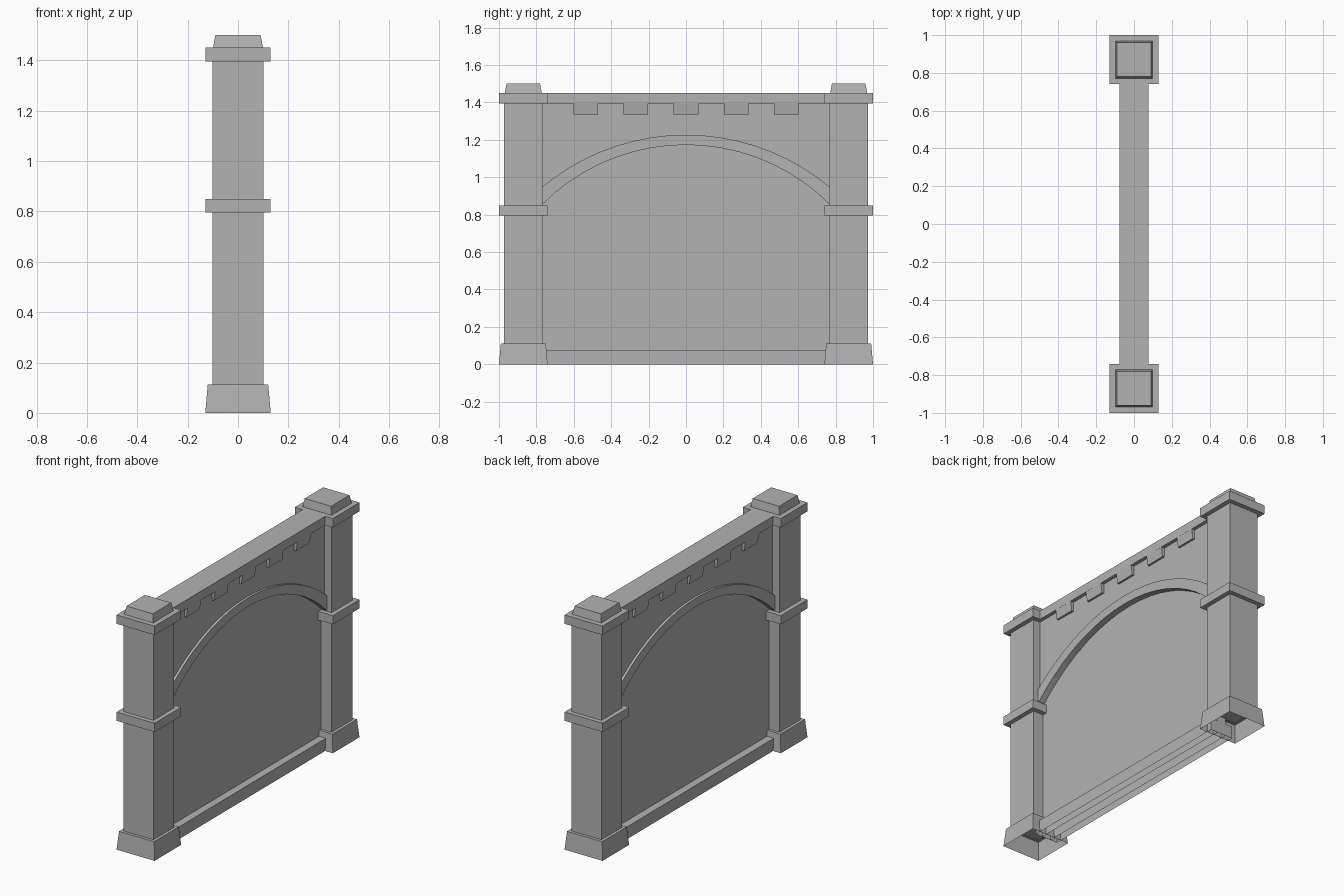
import bpy, bmesh, math

if "Cube" in bpy.data.objects:
    bpy.data.objects.remove(bpy.data.objects["Cube"])

SPAN = 0.775          # half length of wall pieces, tucked just inside the pillars
SEGS = 18             # arch segments

stone = bpy.data.materials.new("grey_stone")
stone.diffuse_color = (0.45, 0.45, 0.45, 1)
stone.use_nodes = True
stone.node_tree.nodes["Principled BSDF"].inputs["Base Color"].default_value = stone.diffuse_color


def make_object(name, verts, faces):
    mesh = bpy.data.meshes.new(name)
    mesh.from_pydata(verts, [], faces)
    bm = bmesh.new()
    bm.from_mesh(mesh)
    bmesh.ops.recalc_face_normals(bm, faces=bm.faces)
    bm.to_mesh(mesh)
    bm.free()
    mesh.materials.append(stone)
    obj = bpy.data.objects.new(name, mesh)
    bpy.context.collection.objects.link(obj)
    return obj


def block(name, y, z0, z1, low, high, open_bottom=False):
    """Box or frustum; low and high are (half x, half y) at bottom and top."""
    verts = [(sx * h[0], y + sy * h[1], z)
             for h, z in ((low, z0), (high, z1))
             for sx, sy in ((-1, -1), (1, -1), (1, 1), (-1, 1))]
    faces = [(i, (i + 1) % 4, (i + 1) % 4 + 4, i + 4) for i in range(4)]
    faces.append((4, 5, 6, 7))
    if not open_bottom:
        faces.append((3, 2, 1, 0))
    return make_object(name, verts, faces)


def slab(name, lower, upper, half_x, open_bottom=False):
    """Solid between two matching (y, z) lines, extruded along x."""
    n = len(lower)
    verts = [(x, y, z) for x in (-half_x, half_x) for y, z in lower + upper]
    m = 2 * n
    faces = []
    for i in range(n - 1):
        a, b, c, d = i, i + 1, n + i + 1, n + i
        faces += [(a, b, c, d), (d + m, c + m, b + m, a + m), (d, c, c + m, d + m)]
        if not open_bottom:
            faces.append((a, a + m, b + m, b))
    faces += [(0, n, n + m, m), (n - 1, n - 1 + m, 2 * n - 1 + m, 2 * n - 1)]
    return make_object(name, verts, faces)


def arc(apex, radius):
    pts = []
    half = math.asin(SPAN / radius)
    for i in range(SEGS + 1):
        a = -half + 2 * half * i / SEGS
        pts.append((radius * math.sin(a), apex - radius * (1 - math.cos(a))))
    return pts


def level(line, z):
    return [(y, z) for y, _ in line]


# Pillars at both ends, with hollow bases
for side, label in ((-1, "front"), (1, "back")):
    y = side * 0.87
    block(label + "_pillar_base", y, 0, 0.112, (0.13, 0.13), (0.12, 0.12), True)
    block(label + "_pillar_shaft", y, 0.11, 1.40, (0.102, 0.102), (0.102, 0.102), True)
    block(label + "_pillar_middle_band", y, 0.796, 0.85, (0.13, 0.13), (0.13, 0.13))
    block(label + "_pillar_top_band", y, 1.395, 1.45, (0.13, 0.13), (0.13, 0.13))
    block(label + "_pillar_cap", y, 1.45, 1.50, (0.099, 0.099), (0.09, 0.09))

# Recessed panel, arch moulding and wall above the arch
inner = arc(1.173, 1.086)
outer = arc(1.227, 1.20)
slab("recessed_panel", level(inner, 0), inner, 0.03, True)
slab("arch_moulding", inner, outer, 0.07)
slab("upper_wall", outer, level(outer, 1.40), 0.055)

# Plinth and top beam
block("plinth", 0, 0, 0.076, (0.077, SPAN), (0.077, SPAN), True)
block("top_beam", 0, 1.395, 1.45, (0.077, SPAN), (0.077, SPAN))

# Tapered corbels under the beam, showing on both faces
for i in range(5):
    block(f"corbel_{i + 1}", (i - 2) * 0.268, 1.336, 1.397, (0.068, 0.066), (0.077, 0.066))
